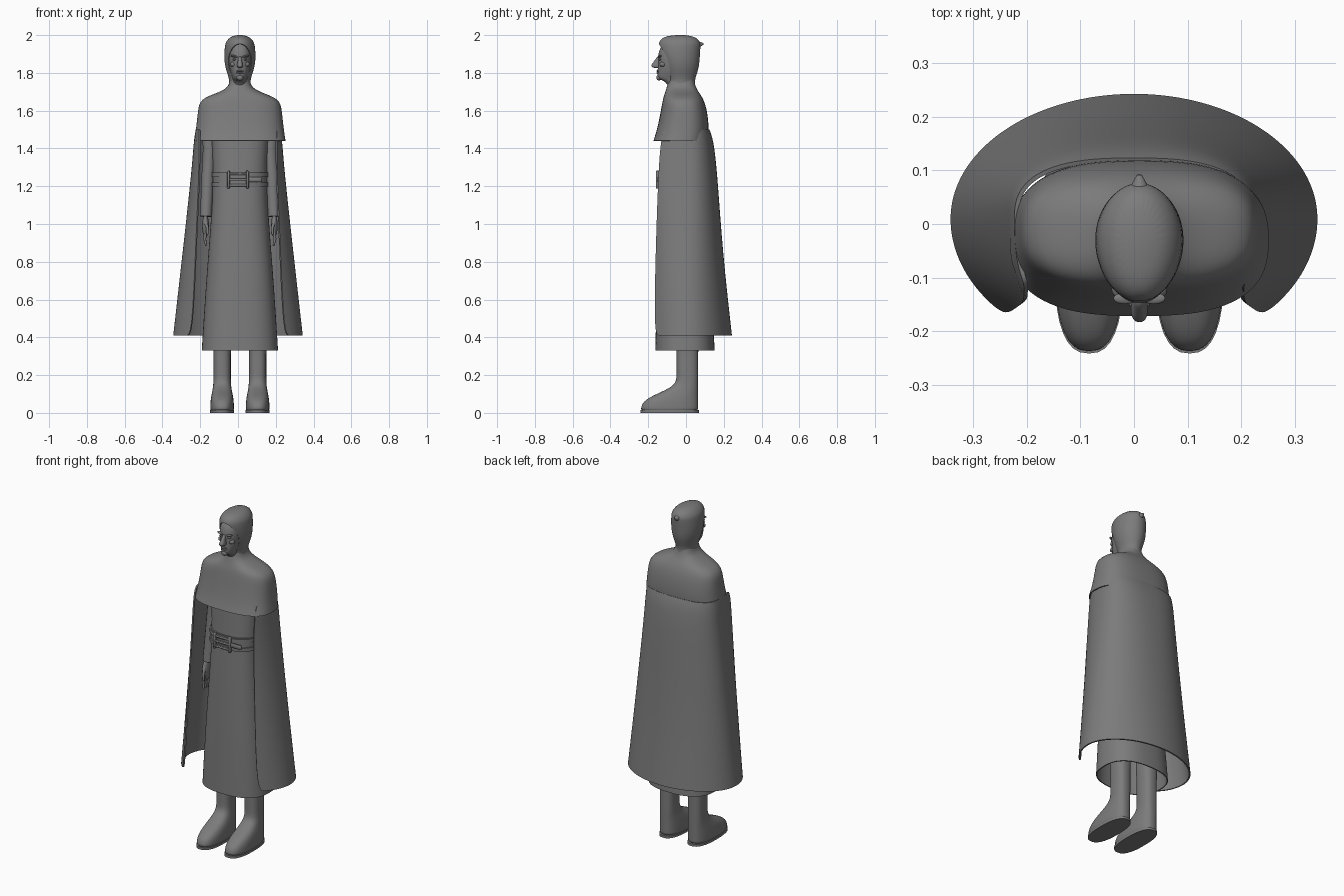
import bpy, bmesh, math
from mathutils import Vector

cube = bpy.data.objects.get("Cube")
if cube:
    bpy.data.objects.remove(cube, do_unlink=True)

grey = bpy.data.materials.new("plain_grey")
grey.use_nodes = True
tone = (.2, .2, .2, 1)
grey.diffuse_color = tone
grey.node_tree.nodes["Principled BSDF"].inputs["Base Color"].default_value = tone

CENTRE = .01  # the figure stands slightly off the cloak's centre


def finish(obj, name):
    """Name and colour the object, apply its modifiers and shade it smooth."""
    obj.name = name
    bpy.ops.object.select_all(action='DESELECT')
    obj.select_set(True)
    bpy.context.view_layer.objects.active = obj
    bpy.ops.object.convert(target='MESH')
    obj = bpy.context.object
    obj.data.materials.clear()
    obj.data.materials.append(grey)
    bpy.ops.object.shade_smooth_by_angle(angle=math.radians(45))


def add_object(name, data):
    obj = bpy.data.objects.new(name, data)
    bpy.context.collection.objects.link(obj)
    return obj


def signed_power(value, exponent):
    return math.copysign(abs(value) ** exponent, value)


def loft(name, rings, centre=CENTRE, middle=None, low_power=.8, high_power=.8,
         cap=False, cloth=0, smooth=2):
    """Skin rings of (height, half width, front, back[, half arc in degrees])."""
    bm = bmesh.new()
    rows = []
    sides = 32
    for index, (z, width, front, back, *arc) in enumerate(rings):
        share = index / (len(rings) - 1)
        power = low_power + (high_power - low_power) * share
        half_arc = math.radians(arc[0] if arc else 180)
        waist = (front + back) / 2 if middle is None else middle
        row = []
        for i in range(sides + 1):
            angle = half_arc * (2 * i / sides - 1)
            depth = back - waist if math.cos(angle) > 0 else waist - front
            x = centre + width * signed_power(math.sin(angle), power)
            y = waist + depth * signed_power(math.cos(angle), power)
            row.append(bm.verts.new((x, y, z)))
        rows.append(row)
    for low, high in zip(rows, rows[1:]):
        for i in range(sides):
            bm.faces.new((low[i], high[i], high[i + 1], low[i + 1]))
    bmesh.ops.remove_doubles(bm, verts=bm.verts, dist=.0002)
    if cap:
        rim = [edge for edge in bm.edges if edge.is_boundary]
        bmesh.ops.holes_fill(bm, edges=rim)
    bmesh.ops.recalc_face_normals(bm, faces=bm.faces)
    mesh = bpy.data.meshes.new(name)
    bm.to_mesh(mesh)
    bm.free()
    obj = add_object(name, mesh)
    if smooth:
        obj.modifiers.new("soften", 'SUBSURF').levels = smooth
    if cloth:
        shell = obj.modifiers.new("cloth", 'SOLIDIFY')
        shell.thickness = cloth
        shell.offset = 0
    finish(obj, name)


def tube(name, size, points, tip):
    """Round tube through the points, narrowing evenly to the tip ratio."""
    curve = bpy.data.curves.new(name, 'CURVE')
    curve.dimensions = '3D'
    curve.bevel_depth = size
    curve.bevel_resolution = 3
    curve.use_fill_caps = True
    line = curve.splines.new('POLY')
    line.points.add(len(points) - 1)
    for index, (point, place) in enumerate(zip(line.points, points)):
        point.co = (*place, 1)
        point.radius = 1 + (tip - 1) * index / (len(points) - 1)
    finish(add_object(name, curve), name)


def blob(name, place, size, tilt=0):
    bpy.ops.mesh.primitive_uv_sphere_add(segments=16, ring_count=10, radius=1,
                                         location=place, rotation=(0, tilt, 0))
    bpy.context.object.scale = size
    finish(bpy.context.object, name)


def box(name, place, size):
    bpy.ops.mesh.primitive_cube_add(size=1, location=place)
    obj = bpy.context.object
    obj.scale = size
    bpy.ops.object.transform_apply(location=False, rotation=False)
    obj.modifiers.new("edge", 'BEVEL').width = .003
    finish(obj, name)


# Long cloak, open at the front, its top edge rolled inwards
loft("cloak", [
    (.41, .34, -.24, .24, 135),
    (.85, .29, -.24, .19, 131),
    (1.3, .24, -.24, .16, 125),
    (1.45, .23, -.23, .14, 121),
    (1.5, .22, -.21, .12, 118),
], centre=0, middle=.01, low_power=1, high_power=.75, cloth=.008)

# Shoulder mantle
loft("mantle", [
    (1.44, .24, -.17, .11),
    (1.5, .23, -.15, .12),
    (1.6, .22, -.13, .11),
    (1.66, .21, -.12, .09),
    (1.69, .12, -.11, .07),
    (1.72, .06, -.1, .05),
    (1.76, .05, -.09, .04),
], low_power=.75, cloth=.006)

# Robe: skirt and torso in one piece
loft("robe", [
    (.33, .2, -.16, .15),
    (.8, .17, -.15, .12),
    (1.24, .13, -.13, .09),
    (1.6, .16, -.11, .08),
], cloth=.006)

# Belt with two straps and a double buckle
BELT = 1.235


def band(name, height, half_height, swell):
    loft(name, [(height + side * half_height, .14 + swell, -.137 - swell, .095 + swell)
                for side in (-1, 1)], cloth=.008, smooth=0)


band("belt", BELT, .04, 0)
for side in (-1, 1):
    band("belt_strap", BELT + side * .026, .011, .006)
    box("buckle_post", (side * .05, -.15, BELT), (.014, .02, .094))
for step in (-1, 0, 1):
    box("buckle_bar", (0, -.15, BELT + step * .03), (.11, .016, .012))
box("belt_tongue", (.09, -.148, BELT), (.07, .012, .026))

# Head and nose
loft("head", [
    (1.7, .045, -.09, .03),
    (1.755, .04, -.1, .03),
    (1.765, .036, -.15, .03),
    (1.79, .046, -.154, .03),
    (1.84, .06, -.147, .03),
    (1.89, .063, -.15, .03),
    (1.94, .06, -.136, .03),
    (1.97, .035, -.1, .01),
], low_power=.9, high_power=.9, cap=True)
loft("nose", [
    (1.825, .012, -.17, -.13),
    (1.835, .018, -.19, -.13),
    (1.86, .011, -.17, -.13),
    (1.89, .009, -.15, -.13),
], cap=True)

# Mouth, beard, brows, eyes and cheeks
for height in (1.8, 1.81):
    blob("lip", (CENTRE, -.149, height), (.02, .008, .005))
blob("goatee", (CENTRE, -.143, 1.775), (.018, .014, .016))
for side in (-1, 1):
    x = CENTRE + side * .027
    blob("brow", (x, -.139, 1.887), (.022, .011, .006), -side * .2)
    blob("eye", (x, -.136, 1.871), (.012, .009, .006))
    blob("cheek", (x + side * .007, -.122, 1.845), (.018, .018, .014))

# Hood with a face opening and a pointed peak behind
loft("hood", [
    (1.72, .06, -.1, .05, 180),
    (1.76, .05, -.09, .04, 150),
    (1.82, .073, -.11, .065, 130),
    (1.88, .082, -.13, .07, 130),
    (1.94, .078, -.15, .074, 150),
    (1.96, .074, -.145, .074, 180),
    (1.99, .05, -.12, .05, 180),
    (2, 0, -.03, -.03, 180),
], middle=-.03, low_power=1, high_power=1, cloth=.006)
tube("hood_peak", .045, [(CENTRE, .02 + step * .024, 1.945 + step * .003)
                         for step in range(4)], tip=.1)

for side, word in ((-1, "right"), (1, "left")):
    # Sleeve
    x = CENTRE + side * .17
    tube(word + "_sleeve", .04, [(x, -.01, 1.6), (x - side * .01, -.01, 1.4),
                                 (x, -.02, 1.25), (x + side * .01, -.04, 1.04)], tip=.8)

    # Hand
    palm = Vector((x + side * .012, -.055, .99))
    blob(word + "_palm", palm, (.018, .034, .06))
    for finger in range(4):
        knuckle = palm + Vector((0, finger * .017 - .026, -.035))
        tube(word + "_finger", .009, [knuckle, knuckle + Vector((side * .004, 0, -.035)),
                                      knuckle + Vector((-side * .004, -.005, -.07))], tip=.6)
    tube(word + "_thumb", .01, [palm + Vector((0, -.02, .025)),
                                palm + Vector((-side * .01, -.042, -.01)),
                                palm + Vector((-side * .01, -.044, -.045))], tip=.6)

    # Boot: the foot bulges forward below the ankle
    foot = CENTRE + side * .094
    rings = []
    for step in range(12):
        height = step * .03
        bulge = math.exp(-(height / .115) ** 4)
        rings.append((height, .046 + .017 * bulge, -.05 - .19 * bulge, .065))
    rings.append((.6, .06, -.06, .07))
    loft(word + "_boot", rings, centre=foot, cap=True)
    loft(word + "_sole", [(height, .064, -.242, .07) for height in (0, .014)],
         centre=foot, cap=True, smooth=0)
